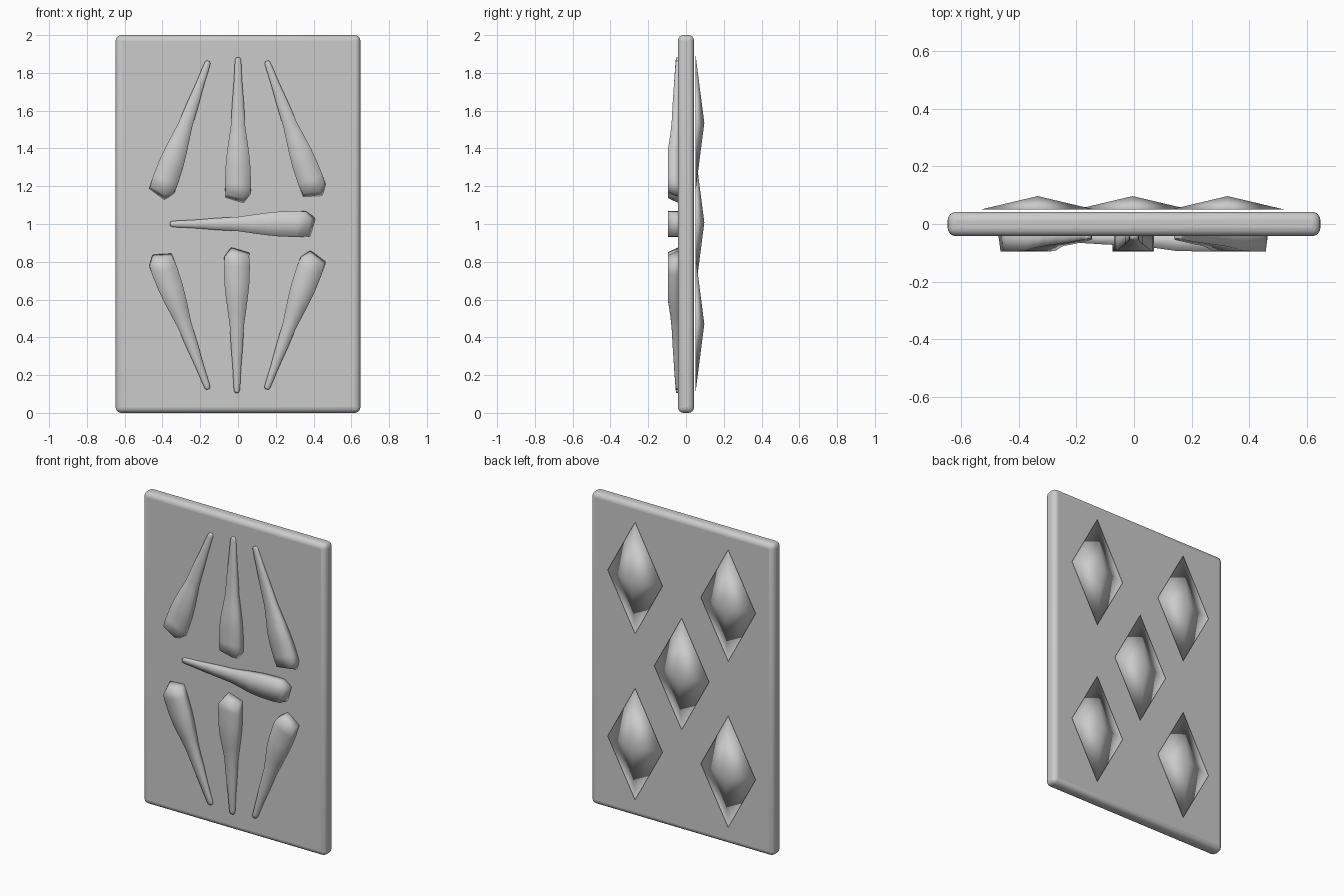
import bpy, bmesh
from math import radians
from mathutils import Matrix, Vector

if "Cube" in bpy.data.objects:
    bpy.data.objects.remove(bpy.data.objects["Cube"])


def make_object(name, bm):
    bmesh.ops.recalc_face_normals(bm, faces=bm.faces)
    for f in bm.faces:
        f.smooth = True
    mesh = bpy.data.meshes.new(name)
    bm.to_mesh(mesh)
    bm.free()
    ob = bpy.data.objects.new(name, mesh)
    bpy.context.collection.objects.link(ob)
    return ob


# Rounded slab
bpy.ops.mesh.primitive_cube_add(size=1, location=(0, 0, 1))
slab = bpy.context.object
slab.name = "slab"
slab.scale = (1.296, 0.085, 2.0)
bpy.ops.object.transform_apply(location=False, rotation=False, scale=True)
bev = slab.modifiers.new("round_edges", 'BEVEL')
bev.width = 0.03
bev.segments = 4
bpy.ops.object.shade_smooth_by_angle(angle=radians(40))

# Tapered club: distance from tip, half width, front depth
PROFILE = [(0.0, 0.009, 0.052), (0.01, 0.015, 0.054), (0.03, 0.017, 0.056),
           (0.13, 0.022, 0.063), (0.24, 0.031, 0.070), (0.36, 0.038, 0.076),
           (0.43, 0.048, 0.083), (0.51, 0.059, 0.094), (0.58, 0.066, 0.095),
           (0.67, 0.069, 0.095)]


def club(name, tip_x, tip_z, angle):
    bm = bmesh.new()
    rings = []
    for t, w, d in PROFILE:
        rings.append([bm.verts.new(p) for p in (
            (-w, -0.03, -t), (-w, -d, -t), (0, -d, -t), (w, -d, -t), (w, -0.03, -t))])
    # slanted, off-centre butt end
    rings.append([bm.verts.new(p) for p in (
        (-0.067, -0.03, -0.745), (-0.065, -0.095, -0.725), (0.025, -0.095, -0.745),
        (0.065, -0.095, -0.71), (0.067, -0.03, -0.725))])
    for a, b in zip(rings, rings[1:]):
        for i in range(5):
            j = (i + 1) % 5
            bm.faces.new((a[i], a[j], b[j], b[i]))
    bm.faces.new(rings[0])
    e = rings[-1]
    point = bm.verts.new((0.03, -0.03, -0.775))
    for i in range(5):
        bm.faces.new((e[i], e[(i + 1) % 5], point))
    bm.transform(Matrix.Translation((tip_x, 0, tip_z)) @ Matrix.Rotation(radians(-angle), 4, 'Y'))
    make_object(name, bm)


for i, (x, z, a) in enumerate([(-0.157, 1.863, -19.8), (0, 1.882, 0), (0.152, 1.863, 20.2)]):
    club(f"upper_club_{i}", x, z, a)
    club(f"lower_club_{i}", -x - 0.006, 1.988 - z, a + 180)
club("middle_club", -0.36, 1.0, 90)


# Back diamonds: shallow smooth pyramids floating just off the slab
def diamond(name, x, z):
    bm = bmesh.new()
    base = [bm.verts.new((x + dx, 0.051, z + dz)) for dx, dz in
            ((0.195, 0), (0, 0.358), (-0.195, 0), (0, -0.358))]
    apex = bm.verts.new((x, 0.097, z))
    bm.faces.new(base)
    for i in range(4):
        bm.faces.new((base[i], base[(i + 1) % 4], apex))
    make_object(name, bm)


for i, (x, z) in enumerate([(-0.335, 1.535), (0.325, 1.535), (-0.005, 1.008),
                            (-0.335, 0.47), (0.325, 0.47)]):
    diamond(f"back_diamond_{i}", x, z)
